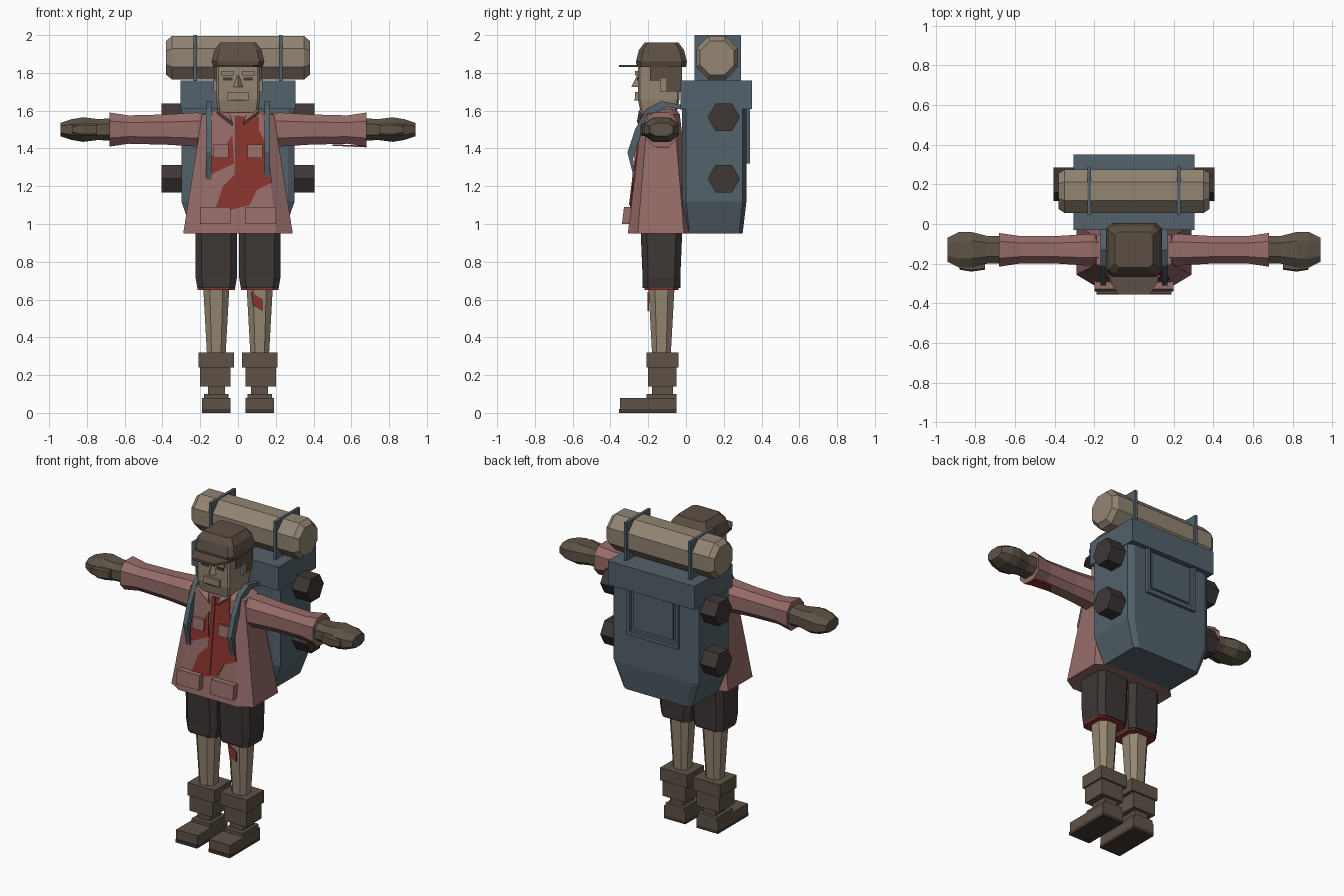
import bpy, bmesh
from math import cos, sin, tau
from mathutils import Vector

default_cube = bpy.data.objects.get("Cube")
if default_cube:
    bpy.data.objects.remove(default_cube)


def material(name, hex_code):
    linear = [((value / 255 + .055) / 1.055) ** 2.4 for value in bytes.fromhex(hex_code)] + [1]
    made = bpy.data.materials.new(name)
    made.use_nodes = True
    made.diffuse_color = linear
    made.node_tree.nodes["Principled BSDF"].inputs["Base Color"].default_value = linear
    return made


COAT = material("faded_pink_cloth", "966c69")
SKIN = material("skin", "948671")
CANVAS = material("tan_canvas", "928573")
CHARCOAL = material("charcoal_cloth", "3e3736")
LEATHER = material("boot_leather", "5e5248")
SOLE = material("dark_sole", "423933")
GLOVE = material("glove_brown", "5d5346")
CAP = material("cap_brown", "5c4f44")
SLATE = material("slate_blue", "53626b")
STAIN = material("stain_red", "89342c")


def skin_rings(name, rings, mat):
    """Join matching point loops into a closed, flat-shaded body."""
    bm = bmesh.new()
    loops = [[bm.verts.new(point) for point in ring] for ring in rings]
    count = len(loops[0])
    for lower, upper in zip(loops, loops[1:]):
        for i in range(count):
            following = (i + 1) % count
            bm.faces.new((lower[i], lower[following], upper[following], upper[i]))
    bm.faces.new(loops[0])
    bm.faces.new(loops[-1])
    bmesh.ops.recalc_face_normals(bm, faces=bm.faces)
    mesh = bpy.data.meshes.new(name)
    bm.to_mesh(mesh)
    bm.free()
    mesh.materials.append(mat)
    bpy.context.collection.objects.link(bpy.data.objects.new(name, mesh))


def loft(name, mat, centre, sections, cut=.3, side=1, sideways=False):
    """Sections are (position, half width, half depth) with cut corners."""
    keep = 1 - cut
    corners = [(1, -keep), (1, keep), (keep, 1), (-keep, 1),
               (-1, keep), (-1, -keep), (-keep, -1), (keep, -1)]
    rings = []
    for position, half_a, half_b in sections:
        outline = [(centre[0] + u * half_a, centre[1] + v * half_b) for u, v in corners]
        if sideways:
            rings.append([(position * side, a, b) for a, b in outline])
        else:
            rings.append([(a * side, b, position) for a, b in outline])
    skin_rings(name, rings, mat)


def prism(name, mat, points, offset):
    skin_rings(name, [points, [Vector(point) + Vector(offset) for point in points]], mat)


def box(name, mat, x, y, z, side=1):
    left, right = x[0] * side, x[1] * side
    base = [(left, y[0], z[0]), (right, y[0], z[0]), (right, y[1], z[0]), (left, y[1], z[0])]
    prism(name, mat, base, (0, 0, z[1] - z[0]))


def centred_box(name, mat, half_width, y, z):
    box(name, mat, (-half_width, half_width), y, z)


def coat_plate(name, mat, outline, depth, side=1):
    """Lay an (x, z) outline on the sloping coat front."""
    def on_coat(x, z):
        return (x * side, (z - .95) * .12 - .305, z)
    prism(name, mat, [on_coat(x, z) for x, z in outline], (0, -depth, 0))


def rectangle(low_x, high_x, low_z, high_z):
    return [(low_x, low_z), (high_x, low_z), (high_x, high_z), (low_x, high_z)]


def build_boot(label, side):
    box(label + "_sole", SOLE, (.04, .19), (-.355, -.05), (0, .02), side)
    box(label + "_foot", LEATHER, (.04, .19), (-.35, -.05), (.02, .08), side)
    box(label + "_heel", LEATHER, (.05, .18), (-.21, -.05), (.08, .1), side)
    box(label + "_ankle", LEATHER, (.07, .16), (-.18, -.07), (.1, .14), side)
    box(label + "_boot_shaft", LEATHER, (.04, .2), (-.2, -.05), (.14, .24), side)
    box(label + "_boot_cuff", LEATHER, (.02, .21), (-.21, -.04), (.24, .32), side)


def build_leg(label, side):
    centre = (.115, -.13)
    loft(label + "_leg", SKIN, centre, [(.32, .05, .05), (.68, .07, .07)], .5, side)
    loft(label + "_shorts_hem", STAIN, centre, [(.65, .1, .09), (.67, .1, .09)], side=side)
    loft(label + "_shorts", CHARCOAL, centre,
         [(.66, .1, .1), (.72, .11, .1), (.96, .11, .11)], side=side)


def build_arm(label, side):
    centre = (-.13, 1.5)
    sleeve = [(.15, .07, .08), (.22, .08, .09), (.38, .07, .08), (.58, .07, .075), (.68, .085, .09)]
    loft(label + "_sleeve", COAT, centre, sleeve, .5, side, sideways=True)
    glove = [(.67, .07, .06), (.74, .07, .055), (.82, .09, .065), (.88, .09, .055), (.94, .06, .035)]
    loft(label + "_glove", GLOVE, centre, glove, .5, side, sideways=True)
    thumb = [(.75, .02, .03), (.82, .03, .035), (.88, .02, .02)]
    loft(label + "_thumb", GLOVE, (-.21, 1.5), thumb, side=side, sideways=True)


def build_coat_details(label, side):
    coat_plate(label + "_hip_pocket", COAT, rectangle(.04, .2, 1, 1.09), .04, side)
    coat_plate(label + "_chest_pocket", COAT, rectangle(.05, .13, 1.35, 1.42), .02, side)
    collar = [(.03, -.26, 1.54), (.11, -.25, 1.6), (.08, -.2, 1.63), (.05, -.22, 1.6)]
    prism(label + "_collar", COAT, [(x * side, y, z) for x, y, z in collar], (0, .02, -.02))


def build_shoulder_strap(label, side):
    """A band from the pack over the shoulder, ending in a point on the chest."""
    outer = [(-.02, 1.63), (-.13, 1.65), (-.21, 1.61), (-.27, 1.5), (-.31, 1.38)]
    inner = [(y + .03, z - .03) for y, z in reversed(outer)]
    profile = outer + [(-.27, 1.22)] + inner
    prism(label + "_shoulder_strap", SLATE,
          [(.14 * side, y, z) for y, z in profile], (.03 * side, 0, 0))


def build_pack_side(label, side):
    for level, height in (("lower", 1.24), ("upper", 1.565)):
        angles = [tau * i / 6 for i in range(6)]
        rim = [(.27 * side, .2 + .085 * cos(a), height + .085 * sin(a)) for a in angles]
        prism(f"{label}_{level}_canister", CHARCOAL, rim, (.135 * side, 0, 0))
    box(label + "_bedroll_strap", SLATE, (.217, .235), (.045, .29), (1.74, 2), side)
    box(label + "_pocket_bar", SLATE, (.16, .18), (.31, .34), (1.32, 1.61), side)


def build_face_side(label, side):
    box(label + "_brow", SKIN, (.02, .09), (-.27, -.25), (1.785, 1.81), side)
    box(label + "_eye", SOLE, (.03, .08), (-.259, -.25), (1.76, 1.775), side)
    box(label + "_sideburn", CAP, (.1, .124), (-.19, -.1), (1.76, 1.84), side)
    box(label + "_ear", SKIN, (.1, .13), (-.135, -.1), (1.7, 1.77), side)


for label, side in (("left", 1), ("right", -1)):
    for build in (build_boot, build_leg, build_arm, build_coat_details,
                  build_shoulder_strap, build_pack_side, build_face_side):
        build(label, side)

# Coat body, placket and neck
loft("coat", COAT, (0, -.133), [(.95, .29, .175), (1.58, .19, .1), (1.61, .1, .08)])
coat_plate("coat_placket", STAIN, rectangle(-.012, .012, 1.1, 1.57), .015)
loft("neck", SKIN, (0, -.135), [(1.55, .07, .065), (1.64, .07, .065)])

# Stains on the coat, leg and sleeve
chest_stain = [(0, 1.57), (.11, 1.57), (.11, 1.5), (.15, 1.42), (.18, 1.22),
               (.1, 1.18), (.06, 1.1), (-.13, 1.05), (-.08, 1.2), (-.02, 1.26)]
coat_plate("chest_stain", STAIN, chest_stain, .009)
coat_plate("side_stain", STAIN,
           [(-.17, 1.25), (-.16, 1.35), (-.09, 1.38), (-.03, 1.47), (-.02, 1.32)], .009)
prism("leg_stain", STAIN,
      [(x, -.196, z) for x, z in ((.08, .57), (.13, .54), (.13, .6), (.07, .64))], (0, -.008, 0))
prism("sleeve_stain", STAIN,
      [(.5, -.15, 1.422), (.68, -.16, 1.414), (.68, -.09, 1.414), (.55, -.09, 1.42)], (0, 0, -.008))

# Head and face
loft("head", SKIN, (0, -.145), [(1.59, .105, .095), (1.66, .115, .11), (1.85, .115, .11)], cut=.1)
skin_rings("nose", [[(-half, -.25, z), (half, -.25, z), (0, tip, z)]
                    for half, tip, z in ((.01, -.26, 1.785), (.03, -.29, 1.725))], SKIN)
centred_box("mouth", SKIN, .055, (-.27, -.25), (1.655, 1.7))
centred_box("lip", STAIN, .04, (-.274, -.265), (1.655, 1.66))
centred_box("back_hair", CAP, .12, (-.1, -.02), (1.7, 1.84))

# Cap and brim
loft("cap", CAP, (0, -.13),
     [(1.83, .13, .13), (1.86, .14, .135), (1.92, .125, .12), (1.96, .095, .09)], cut=.2)
brim_edge = [(.13, -.23), (.12, -.29), (.08, -.355)]
brim = brim_edge + [(-x, y) for x, y in reversed(brim_edge)]
prism("cap_brim", CAP, [(x, y, 1.83) for x, y in brim], (0, 0, .013))

# Backpack with lid and rear pocket
loft("pack_body", SLATE, (0, .15), [(.95, .24, .15), (1.12, .3, .17), (1.62, .3, .17)], cut=.12)
centred_box("pack_lid", SLATE, .305, (-.03, .35), (1.61, 1.76))
centred_box("pack_pocket_base", SLATE, .18, (.31, .34), (1.32, 1.345))
centred_box("pack_pocket_panel", SLATE, .14, (.31, .33), (1.365, 1.6))

# Bedroll
roll_end = [(.38, .09, .09), (.35, .11, .115)]
roll = roll_end + [(-x, a, b) for x, a, b in reversed(roll_end)]
loft("bedroll", CANVAS, (.165, 1.88), roll, cut=.58, sideways=True)
